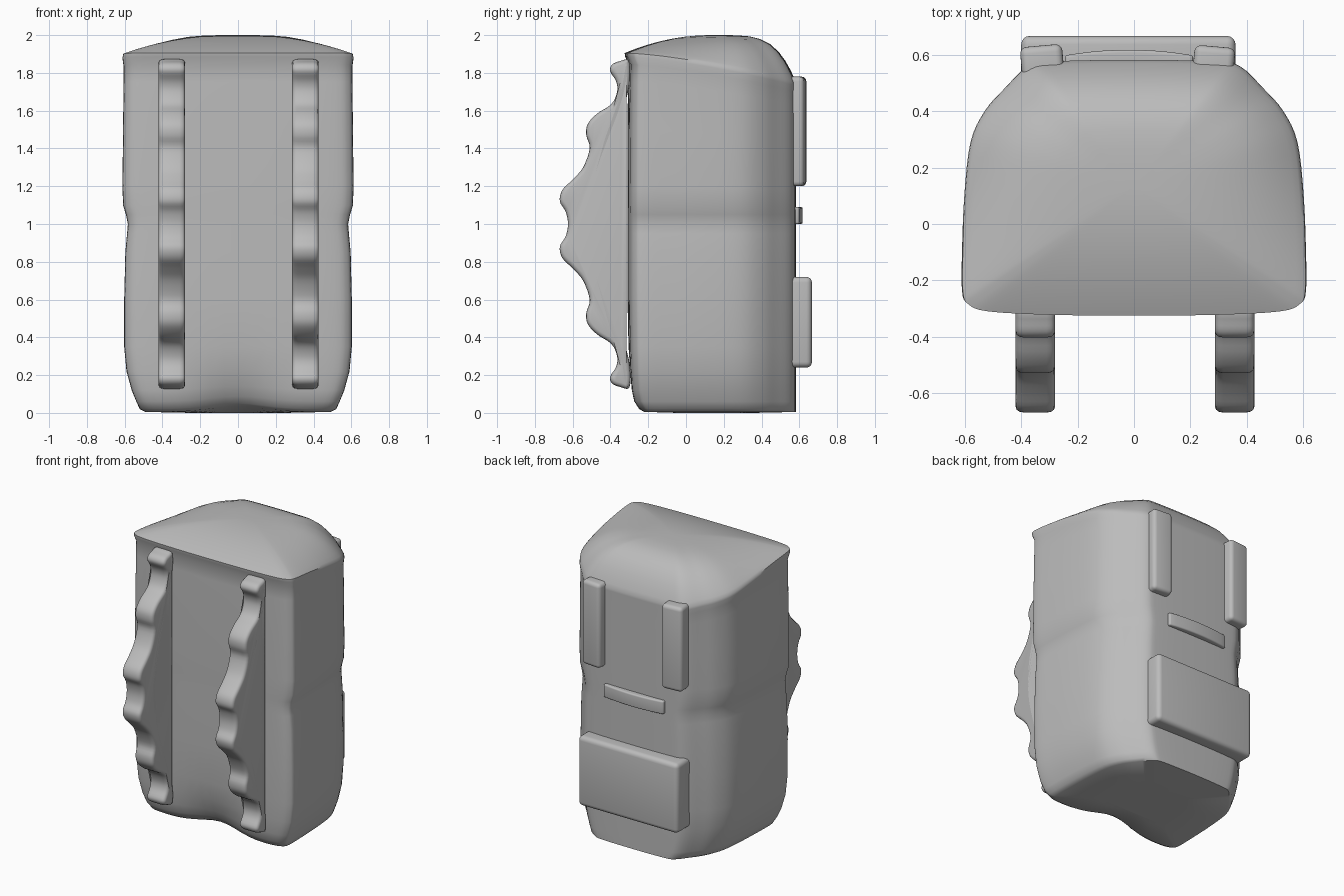
import bpy, bmesh, math
from mathutils import Vector

if "Cube" in bpy.data.objects:
    bpy.data.objects.remove(bpy.data.objects["Cube"], do_unlink=True)

grey = bpy.data.materials.new("soft grey fabric")
grey.use_nodes = True
colour = (0.5, 0.5, 0.5, 1)
grey.diffuse_color = colour
grey.node_tree.nodes["Principled BSDF"].inputs["Base Color"].default_value = colour


def smooth_loop(points, steps):
    """Closed Catmull-Rom curve through 2D points."""
    pts = [Vector(p) for p in points]
    n, out = len(pts), []
    for i in range(n):
        a, b, c, d = (pts[(i + k) % n] for k in (-1, 0, 1, 2))
        for s in range(steps):
            t = s / steps
            out.append(b + 0.5 * t * (c - a + t * (2 * a - 5 * b + 4 * c - d
                       + t * (3 * (b - c) + d - a))))
    return out


def finish(bm, name, angle=40):
    bmesh.ops.recalc_face_normals(bm, faces=bm.faces)
    mesh = bpy.data.meshes.new(name)
    bm.to_mesh(mesh)
    bm.free()
    mesh.materials.append(grey)
    obj = bpy.data.objects.new(name, mesh)
    bpy.context.collection.objects.link(obj)
    bpy.ops.object.select_all(action="DESELECT")
    obj.select_set(True)
    bpy.context.view_layer.objects.active = obj
    bpy.ops.object.shade_smooth_by_angle(angle=math.radians(angle))
    return obj


def loft(name, rings, angle=40):
    """Skin a list of closed rings and cap both ends."""
    bm = bmesh.new()
    loops = [[bm.verts.new(p) for p in ring] for ring in rings]
    for lo, hi in zip(loops, loops[1:]):
        for i in range(len(lo)):
            j = (i + 1) % len(lo)
            bm.faces.new((lo[i], lo[j], hi[j], hi[i]))
    bm.faces.new(loops[0])
    bm.faces.new(loops[-1])
    return finish(bm, name, angle)


def lerp(a, b, t):
    return a + (b - a) * t


# Bag body: plan outline lofted upwards, then domed over the top
half = [(0, -.325), (.3, -.322), (.52, -.31), (.59, -.285), (.61, -.24), (.61, -.1),
        (.602, .1), (.58, .29), (.53, .4), (.46, .48), (.375, .56), (.28, .577), (0, .582)]
outline = smooth_loop(half + [(-x, y) for x, y in half[-2:0:-1]], 4)
# height, width factor, front inset
levels = [(.005, .8, .09), (.02, .85, .065), (.06, .88, .04), (.12, .92, .028),
          (.22, .965, .022), (.35, .985, .018), (.6, .985, .015), (.85, .975, .015),
          (.95, .96, .015), (1, .953, .015), (1.05, .97, .015), (1.1, .995, .014),
          (1.2, 1, .014), (1.5, .995, .015), (1.75, .99, .018), (1.84, .99, .02),
          (1.88, 1, .003), (1.9, .995, 0)]


def back_amount(y):
    return min(1, max(0, (y + .325) / .9))


def rim_height(y):
    return 1.905 - .155 * back_amount(y) ** 1.5


def body_point(p, z, width, inset):
    front = min(1, max(0, -p.y / .3))
    dent = math.exp(-(p.x / .25) ** 2) * math.exp(-(z / .2) ** 2) * front
    height = z + .03 * dent
    if z > 1.1:
        height = lerp(1.1, rim_height(p.y), (z - 1.1) / .8)
    return (p.x * width, p.y + inset * front + .06 * dent, height)


rings = [[body_point(p, *level) for p in outline] for level in levels]
centre = Vector((0, .13))


def dome_point(p, t):
    q = centre + (p - centre) * t
    rim = rim_height(p.y)
    power = lerp(2, 4.6, back_amount(p.y))
    return (q.x, q.y, lerp(rim, 2, 1 - t ** power))


rings += [[dome_point(p, t) for p in outline]
          for t in (.975, .94, .88, .8, .7, .58, .45, .3, .15, .03)]
floor = [(x * .5, lerp(.13, y, .5), 0) for x, y, z in rings[0]]
loft("bag_body", [floor] + rings)

# Shoulder straps: scalloped side profile, mirrored about mid height
outer = [(-.30, .865), (-.35, .862), (-.39, .845), (-.402, .81), (-.37, .755), (-.365, .7),
         (-.395, .635), (-.47, .585), (-.52, .53), (-.528, .47), (-.51, .4), (-.545, .3),
         (-.6, .235), (-.655, .18), (-.668, .12), (-.637, .065)]
inner = [(-.498, 0), (-.485, .15), (-.45, .29), (-.395, .44), (-.335, .6), (-.297, .75)]
profile = outer + [(-.625, 0)] + [(y, -z) for y, z in outer[::-1]]
profile += [(y, -z) for y, z in inner[:0:-1]] + inner
strap_line = smooth_loop(profile, 4)


def strap_ring(x, inset):
    n, ring = len(strap_line), []
    for i, p in enumerate(strap_line):
        along = (strap_line[(i + 1) % n] - strap_line[i - 1]).normalized()
        q = p + Vector((-along.y, along.x)) * inset
        ring.append((x, q.x, q.y + 1))
    return ring


sections = [(-.07, .022), (-.066, .01), (-.056, .003), (-.04, 0)]
sections += [(-x, inset) for x, inset in sections[::-1]]
for side, middle in (("left", .357), ("right", -.35)):
    loft(side + "_shoulder_strap", [strap_ring(middle + x, i) for x, i in sections], 50)


# Padded blocks on the back
def pad(name, x, y, z, bevel, turn=0, bulge=0):
    bm = bmesh.new()
    bmesh.ops.create_cube(bm, size=1)
    if bulge:
        across = [e for e in bm.edges
                  if abs(e.verts[0].co.x - e.verts[1].co.x) > .5]
        bmesh.ops.subdivide_edges(bm, edges=across, cuts=9)
    for v in bm.verts:
        arch = bulge * (1 - 4 * v.co.x ** 2)
        v.co = Vector((v.co.x * (x[1] - x[0]), v.co.y * (y[1] - y[0]) + arch,
                       v.co.z * (z[1] - z[0])))
    edges = [e for e in bm.edges if e.calc_face_angle(0) > 1]
    bmesh.ops.bevel(bm, geom=edges, offset=bevel, segments=4, profile=.5,
                    affect="EDGES", clamp_overlap=True)
    obj = finish(bm, name)
    obj.location = [(a + b) / 2 for a, b in (x, y, z)]
    obj.rotation_euler.z = math.radians(turn)


pad("left_back_strip", (.21, .355), (.5, .63), (1.2, 1.78), .025, -5)
pad("right_back_strip", (-.4, -.25), (.5, .633), (1.2, 1.78), .025, 5)
pad("back_pocket", (-.4, .36), (.5, .667), (.24, .72), .03)
pad("back_handle", (-.245, .21), (.53, .598), (1, 1.09), .01, 0, .02)
